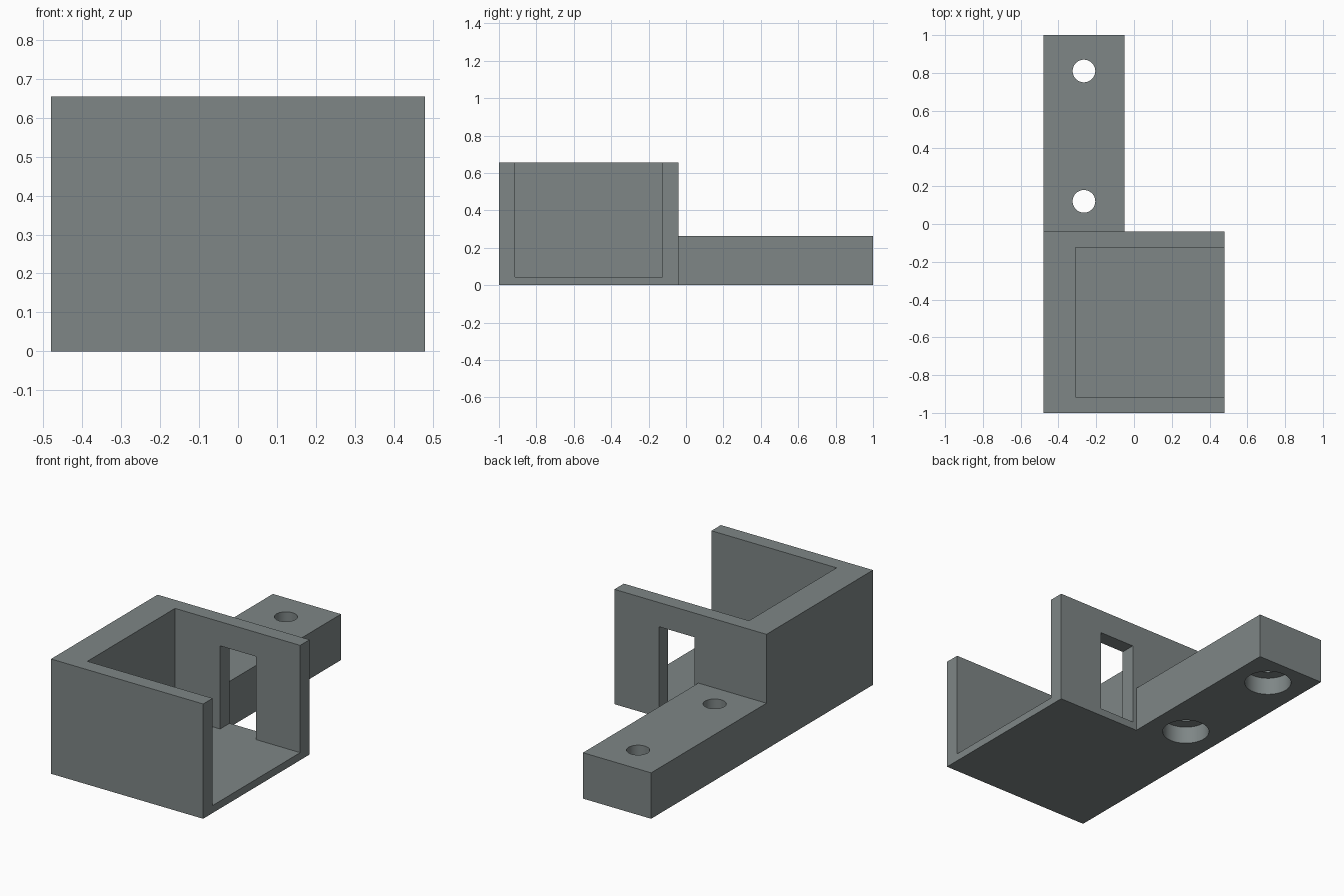
import bpy
import math

if "Cube" in bpy.data.objects:
    bpy.data.objects.remove(bpy.data.objects["Cube"])

grey = bpy.data.materials.new("slate_grey")
grey.diffuse_color = (0.21, 0.24, 0.24, 1)
grey.use_nodes = True
grey.node_tree.nodes["Principled BSDF"].inputs["Base Color"].default_value = grey.diffuse_color


def block(name, lo, hi):
    """Axis-aligned box between two corners."""
    bpy.ops.mesh.primitive_cube_add(size=1, location=[(a + b) / 2 for a, b in zip(lo, hi)])
    ob = bpy.context.object
    ob.name = name
    ob.scale = [b - a for a, b in zip(lo, hi)]
    bpy.ops.object.transform_apply(location=True, rotation=True, scale=True)
    ob.data.materials.append(grey)
    return ob


def drill(name, x, y, radius, z0, z1):
    """Vertical cylinder from z0 to z1."""
    bpy.ops.mesh.primitive_cylinder_add(vertices=48, radius=radius, depth=z1 - z0,
                                        location=(x, y, (z0 + z1) / 2))
    ob = bpy.context.object
    ob.name = name
    ob.data.materials.append(grey)
    return ob


def combine(body, tool, operation):
    """Apply a boolean and discard the tool."""
    mod = body.modifiers.new(operation.title(), 'BOOLEAN')
    mod.operation = operation
    mod.solver = 'EXACT'
    mod.object = tool
    bpy.context.view_layer.objects.active = body
    bpy.ops.object.modifier_apply(modifier=mod.name)
    bpy.data.objects.remove(tool, do_unlink=True)


# Square holder with a mounting arm behind its left side
bracket = block("bracket", (-0.48, -1.0, 0), (0.48, -0.04, 0.655))
combine(bracket, block("mounting_arm", (-0.48, -0.10, 0), (-0.05, 1.0, 0.262)), 'UNION')

# Pocket open at the top and right
combine(bracket, block("pocket", (-0.31, -0.915, 0.043), (0.7, -0.125, 0.9)), 'DIFFERENCE')

# Window through the back wall, level with the floor
combine(bracket, block("window", (-0.025, -0.2, 0.043), (0.20, 0.1, 0.517)), 'DIFFERENCE')

# Screw holes, counterbored from below
for y in (0.12, 0.81):
    combine(bracket, drill("screw_hole", -0.265, y, 0.06, -0.1, 0.4), 'DIFFERENCE')
    combine(bracket, drill("counterbore", -0.265, y, 0.125, -0.1, 0.10), 'DIFFERENCE')

bpy.ops.object.select_all(action='DESELECT')
bracket.select_set(True)
bpy.context.view_layer.objects.active = bracket
bpy.ops.object.shade_smooth_by_angle(angle=math.radians(30))
